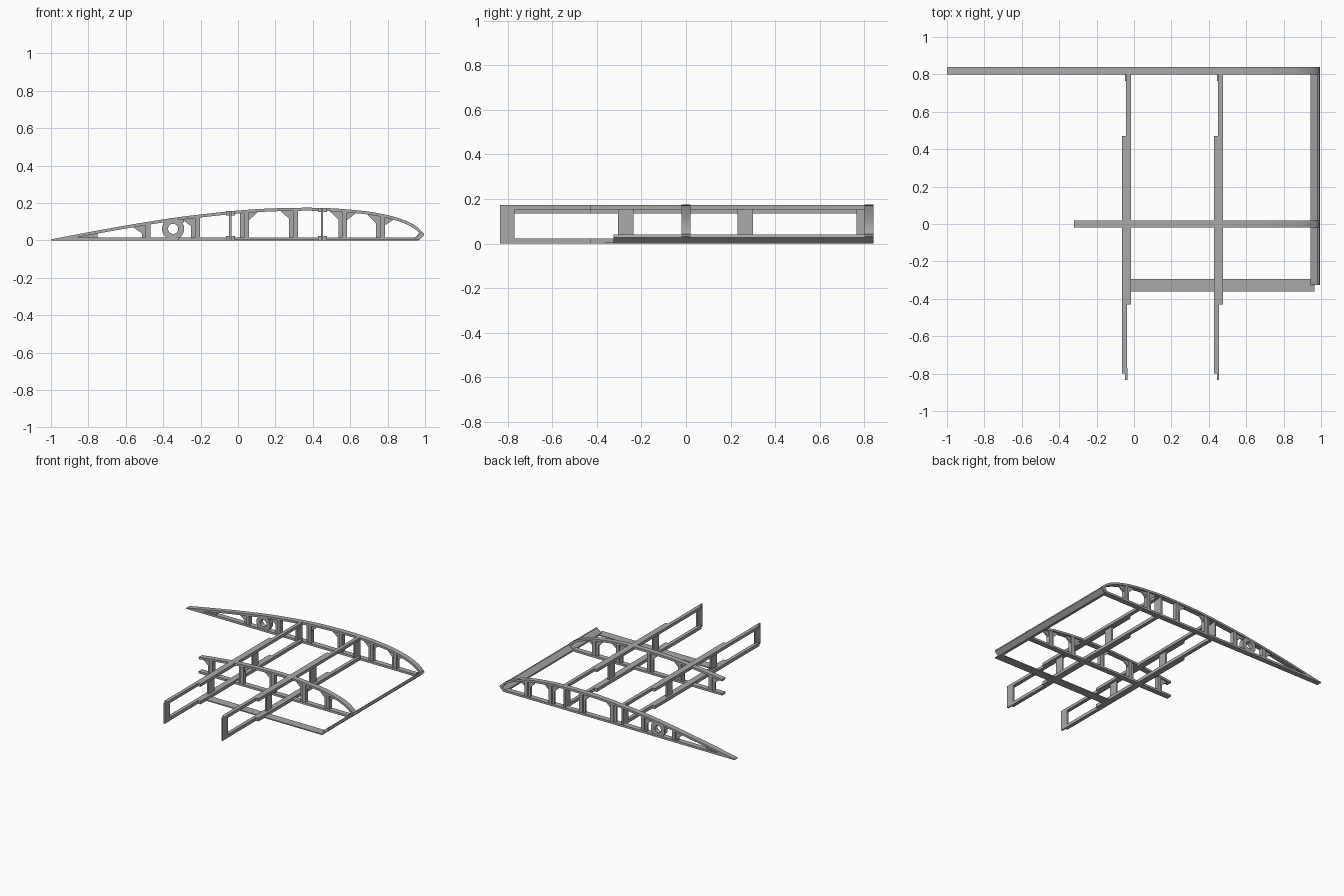
import bpy, bmesh, math

if "Cube" in bpy.data.objects:
    bpy.data.objects.remove(bpy.data.objects["Cube"])

grey = bpy.data.materials.new("plain_grey")
grey.diffuse_color = (0.4, 0.4, 0.4, 1)
grey.use_nodes = True
grey.node_tree.nodes["Principled BSDF"].inputs["Base Color"].default_value = grey.diffuse_color

# upper airfoil outline (x, z)
OUTLINE = [(-1, .006), (-.8, .044), (-.6, .080), (-.35, .120), (-.2, .139), (0, .160),
           (.15, .170), (.35, .175), (.5, .172), (.65, .160), (.75, .146), (.85, .122),
           (.92, .095), (.965, .066), (.995, .034)]


def top_z(x):
    for i in range(len(OUTLINE) - 1):
        (x0, z0), (x1, z1) = OUTLINE[i], OUTLINE[i + 1]
        if x <= x1:
            # cubic interpolation keeps the outline smooth
            xa, za = OUTLINE[max(i - 1, 0)]
            xb, zb = OUTLINE[min(i + 2, len(OUTLINE) - 1)]
            h, t = x1 - x0, (x - x0) / (x1 - x0)
            m0, m1 = (z1 - za) / (x1 - xa) * h, (zb - z0) / (xb - x0) * h
            return ((2*t**3 - 3*t*t + 1) * z0 + (t**3 - 2*t*t + t) * m0
                    + (3*t*t - 2*t**3) * z1 + (t**3 - t*t) * m1)
    return OUTLINE[-1][1]


def finish(name, bm):
    bmesh.ops.recalc_face_normals(bm, faces=bm.faces[:])
    me = bpy.data.meshes.new(name)
    bm.to_mesh(me)
    bm.free()
    me.materials.append(grey)
    ob = bpy.data.objects.new(name, me)
    bpy.context.collection.objects.link(ob)
    return ob


def strip(name, outer, inner, y0, y1, closed=False):
    """Solid band between two xz polylines, extruded along y."""
    bm = bmesh.new()
    rings = [[bm.verts.new(p) for p in ((a[0], y0, a[1]), (a[0], y1, a[1]),
                                        (b[0], y1, b[1]), (b[0], y0, b[1]))]
             for a, b in zip(outer, inner)]
    pairs = list(zip(rings, rings[1:]))
    if closed:
        pairs.append((rings[-1], rings[0]))
    else:
        bm.faces.new(rings[0])
        bm.faces.new(rings[-1])
    for r, s in pairs:
        for k in range(4):
            bm.faces.new((r[k], r[(k + 1) % 4], s[(k + 1) % 4], s[k]))
    return finish(name, bm)


def prism(name, pts, y0, y1):
    bm = bmesh.new()
    a = [bm.verts.new((x, y0, z)) for x, z in pts]
    b = [bm.verts.new((x, y1, z)) for x, z in pts]
    bm.faces.new(a)
    bm.faces.new(b)
    for i in range(len(pts)):
        j = (i + 1) % len(pts)
        bm.faces.new((a[i], a[j], b[j], b[i]))
    return finish(name, bm)


def box(name, x0, x1, y0, y1, z0, z1):
    return prism(name, [(x0, z0), (x1, z0), (x1, z1), (x0, z1)], y0, y1)


CAP = .016


def rib(name, yc, start):
    y0, y1 = yc - .02, yc + .02
    # curved upper cap, offset inwards along its normal
    n = 40
    xs = [start + (.995 - start) * math.sin(math.pi / 2 * i / n) for i in range(n + 1)]
    outer = [(x, top_z(x)) for x in xs]
    inner = []
    for i, (x, z) in enumerate(outer):
        p, q = outer[max(i - 1, 0)], outer[min(i + 1, n)]
        dx, dz = q[0] - p[0], q[1] - p[1]
        d = math.hypot(dx, dz)
        inner.append((x + dz / d * CAP, max(z - dx / d * CAP, .001)))
    strip(name + "_upper_cap", outer, inner, y0, y1)
    # flat lower cap and nose block
    taper = .08 if start < -.9 else 0
    prism(name + "_lower_cap", [(start, 0), (.96, 0), (.97, CAP), (start + taper, CAP)], y0, y1)
    prism(name + "_nose", [(.945, 0), (.962, 0), (.995, .03), (.99, .042), (.975, .045), (.945, .014)], y0, y1)
    # uprights with corner gussets (x, gusset sides)
    for x, sides in ((-.49, (-1,)), (-.227, (-1,)), (.035, (1,)), (.297, (-1,)),
                     (.56, (-1, 1)), (.762, (-1, 1))):
        if x < start:
            continue
        prism(name + "_upright_web", [(x - .023, .01), (x + .023, .01), (x + .023, top_z(x + .023) - .008),
                                      (x - .023, top_z(x - .023) - .008)], yc - .007, yc + .007)
        prism(name + "_upright", [(x - .004, .01), (x + .023, .01), (x + .023, top_z(x + .023) - .008),
                                  (x - .004, top_z(x - .004) - .008)], yc - .017, yc + .017)
        for s in sides:
            a, b = x + s * .02, x + s * .068
            prism(name + "_gusset", [(a, top_z(a) - .008), (b, top_z(b) - .008),
                                     (b, top_z(b) - .018), (a, top_z(a) - .06)], yc - .007, yc + .007)


rib("end_rib", .82, -1)
rib("middle_rib", 0, -.32)

# trailing gusset and bearing ring on the end rib
prism("trailing_gusset", [(-.87, .012), (-.75, .012), (-.75, .04), (-.87, .018)], .813, .827)
angles = [2 * math.pi * i / 36 for i in range(36)]
circle = lambda r: [(-.347 + r * math.cos(t), .062 + r * math.sin(t)) for t in angles]
ring = strip("bearing_ring", circle(.059), circle(.027), .802, .838, True)
prism("bearing_block", [(-.40, .095), (-.29, .095), (-.29, top_z(-.29) - .008),
                        (-.40, top_z(-.40) - .008)], .81, .83)
bpy.context.view_layer.objects.active = ring
ring.select_set(True)
bpy.ops.object.shade_smooth_by_angle()

# two spars: overlapping doubled caps joined by thin webs
for name, x in (("rear_spar", -.04), ("front_spar", .451)):
    top = top_z(x)
    for z0, z1, level in ((0, .024, "lower"), (top - .022, top, "upper")):
        box(f"{name}_{level}_cap_outer", x - .024, x + .003, -.80, .47, z0, z1)
        box(f"{name}_{level}_cap_inner", x - .003, x + .024, -.43, .81, z0, z1)
    box(name + "_end_web", x - .008, x + .004, -.835, -.77, 0, top)
    for y in (-.27, .265, .80):
        box(name + "_web", x - .008, x + .004, y - .035, y + .035, .01, top - .01)

# leading edge stick and bottom sheeting strip
prism("leading_edge", [(.945, 0), (.965, 0), (.995, .028), (.99, .042), (.98, .042), (.945, .012)], -.325, .83)
box("bottom_strip", -.02, .965, -.36, -.295, 0, .008)
